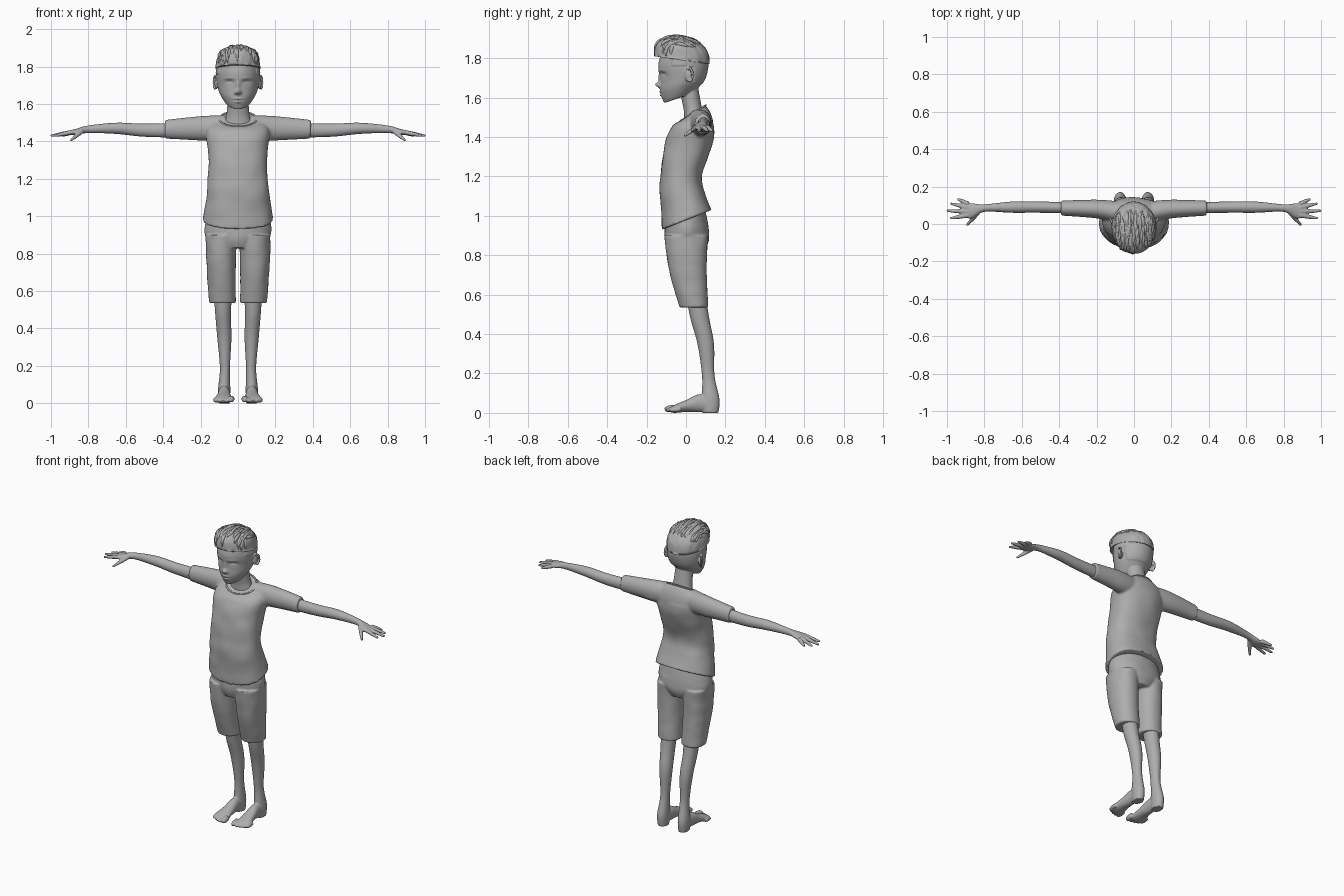
import bpy, bmesh, math, random
from mathutils import Vector, Matrix, noise

random.seed(4)
if "Cube" in bpy.data.objects:
    bpy.data.objects.remove(bpy.data.objects["Cube"])

grey = bpy.data.materials.new("plain_grey")
grey.use_nodes = True
grey.diffuse_color = (.42, .42, .42, 1)
grey.node_tree.nodes["Principled BSDF"].inputs["Base Color"].default_value = grey.diffuse_color


def spline(rows, steps):
    """Smoothly interpolate between rows of numbers."""
    smooth, last = [], len(rows) - 1
    for i in range(last):
        before, start, end, after = [Vector(rows[max(0, min(last, i + j))]) for j in (-1, 0, 1, 2)]
        leave, arrive = (end - before) / 2, (after - start) / 2
        for step in range(steps):
            t = step / steps
            bend = (start - end) * 2 + leave + arrive
            smooth.append(start + leave * t + (end - start - leave - bend) * t * t + bend * t ** 3)
    return smooth + [Vector(rows[last])]


def circle(count):
    return [math.tau * i / count for i in range(count)]


def skin(bm, rings):
    """Join rings of points into a closed surface."""
    loops = [[bm.verts.new(point) for point in ring] for ring in rings]
    for low, high in zip(loops, loops[1:]):
        for i in range(len(low)):
            bm.faces.new((low[i - 1], low[i], high[i], high[i - 1]))
    bm.faces.new(loops[0])
    bm.faces.new(loops[-1])


def loft(bm, rows, axis="z", sides=48, steps=8, power=2, egg=0):
    """Each row: position on the axis, two centres, two radii, optional tilt."""
    rings = []
    for row in spline(rows, steps):
        along, u, v, radius_u, radius_v = row[:5]
        tilt, ring = sum(row[5:]), []
        for angle in circle(sides):
            c, s = [math.copysign(abs(f) ** (2 / power), f) for f in (math.cos(angle), math.sin(angle))]
            across = u + radius_u * c * (1 + egg * min(s, 0))
            depth = v + radius_v * s
            ring.append({"z": (across, depth, along + tilt * (depth - v)),
                         "x": (along, across, depth),
                         "y": (across, along, depth)}[axis])
        rings.append(ring)
    skin(bm, rings)


def trunk(bm, rows, **options):
    """Centred upright loft; each row: height, front, back, half width, optional tilt."""
    loft(bm, [(z, 0, (front + back) / 2, width, (back - front) / 2, sum(tilt))
              for z, front, back, width, *tilt in rows], **options)


def tube(bm, points, sides=10, steps=4):
    """Round strand through points of x, y, z and radius."""
    rows, rings = spline(points, steps), []
    for i, row in enumerate(rows):
        ahead = rows[min(i + 1, len(rows) - 1)].xyz - rows[max(i - 1, 0)].xyz
        turn = ahead.to_track_quat("Z", "Y")
        rings.append([row.xyz + turn @ Vector((math.cos(a), math.sin(a), 0)) * row.w
                      for a in circle(sides)])
    skin(bm, rings)


def ripple(bm, amount, frequency, top):
    """Push cloth in and out in soft horizontal folds below a height."""
    for vert in bm.verts:
        if vert.co.z < top:
            outward = Vector((vert.co.x, vert.co.y, 0)).normalized()
            vert.co += outward * amount * noise.noise(vert.co * Vector(frequency).length)


def finish(name, bm, voxel=0, relax=2, mirror=False):
    """Make a smooth object, optionally fusing its pieces and mirroring it."""
    bmesh.ops.recalc_face_normals(bm, faces=bm.faces)
    mesh = bpy.data.meshes.new(name)
    bm.to_mesh(mesh)
    bm.free()
    mesh.materials.append(grey)
    mesh.polygons.foreach_set("use_smooth", [True] * len(mesh.polygons))
    part = bpy.data.objects.new(name, mesh)
    bpy.context.collection.objects.link(part)
    if voxel:
        fuse = part.modifiers.new("fuse", "REMESH")
        fuse.mode, fuse.voxel_size, fuse.use_smooth_shade = "VOXEL", voxel, True
        soften = part.modifiers.new("soften", "SMOOTH")
        soften.factor, soften.iterations = .5, relax
    if mirror:
        part.modifiers.new("other_side", "MIRROR")


# Head: skull from chin to crown
bm = bmesh.new()
trunk(bm, [(1.6, -.1, 0, .03, .3), (1.6, -.11, .04, .06, .35), (1.65, -.13, .08, .095, .2),
           (1.7, -.13, .1, .11, .1), (1.77, -.14, .11, .115), (1.84, -.11, .1, .1),
           (1.89, -.03, .03, .03)], sides=128, steps=14, egg=.1)

# Face: soft bumps given as side, height, width, tallness, push forward
face = {"nose_bridge": (0, 1.695, .011, .025, .009), "nose_tip": (0, 1.665, .014, .013, .026),
        "nostril": (.013, 1.66, .007, .007, .008), "eye_socket": (.046, 1.715, .022, .014, -.015),
        "eyelid": (.046, 1.71, .015, .008, .009), "brow": (.046, 1.737, .028, .007, .004),
        "upper_lip": (0, 1.628, .02, .005, .007), "lower_lip": (0, 1.612, .016, .006, .008),
        "mouth_line": (0, 1.62, .024, .003, -.006)}
for vert in bm.verts:
    x, y, z = vert.co
    if y < -.03:
        for side, height, width, tall, push in face.values():
            vert.co.y -= push * math.exp(-((abs(x) - side) / width) ** 2 - ((z - height) / tall) ** 2)
    # Cropped hair as a thin step on the sides and back
    if (y > -.07 and z > 1.76) or (y > .04 and z > 1.67):
        vert.co += Vector((x, y, 0)).normalized() * .004

# Neck and ears
loft(bm, [(1.46, 0, .045, .09, .055), (1.54, 0, .035, .062, .047), (1.66, 0, .01, .055, .05)])
for side in (1, -1):
    bowl = Matrix.LocRotScale(Vector((side * .115, .012, 1.71)), None, Vector((.01, .018, .03)))
    bmesh.ops.create_uvsphere(bm, u_segments=20, v_segments=12, radius=1, matrix=bowl)
    rim = [2.8 - .6 * i for i in range(8)]
    tube(bm, [(side * (.12 + .01 * math.cos(a)), .012 + .022 * math.cos(a),
               1.715 + .035 * math.sin(a), .006) for a in rim])
finish("head_and_neck", bm, voxel=.0035, relax=1)


def scalp(side, front, up, lift):
    """Point on the hair volume, which rises toward the front."""
    return Vector((.12 * side * lift, -.02 - .14 * front * lift,
                   1.79 + .12 * lift * max(up, 0) ** .7 + .02 * front))


# Hair: ridged cap covered with locks combed forward
bm = bmesh.new()
bmesh.ops.create_uvsphere(bm, u_segments=96, v_segments=64, radius=1)
for vert in bm.verts:
    x, y, z = vert.co
    vert.co = scalp(x, -y, z, 1 + .03 * noise.noise(Vector((x * 8, y * 2, z * 3))))
for i in range(110):
    side, start = random.uniform(-.85, .85), random.uniform(.7, 2.5)
    lift, sweep, drift = random.uniform(.96, 1), random.uniform(.5, .9), random.uniform(-.1, .1)
    lock = []
    for step, radius in enumerate((.004, .009, .008, .002)):
        angle = max(start - sweep * step / 3, .04)
        across = side + drift * step / 3
        arc = math.sqrt(1 - across ** 2)
        lock.append((*scalp(across, arc * math.cos(angle), arc * math.sin(angle), lift), radius))
    tube(bm, lock, sides=8)
finish("hair", bm)

# T-shirt: torso and sleeves fused together
bm = bmesh.new()
trunk(bm, [(.98, -.12, .13, .19, .4), (1.1, -.13, .1, .17, .1), (1.2, -.13, .08, .16),
           (1.35, -.11, .13, .16), (1.44, -.08, .14, .17), (1.49, -.05, .13, .15, .2),
           (1.52, -.03, .1, .1, .6)], sides=72, power=2.25)
for side in (1, -1):
    loft(bm, [(side * .07, .06, 1.47, .06, .07), (side * .2, .08, 1.47, .05, .065),
              (side * .39, .085, 1.465, .04, .05)], axis="x")
ripple(bm, .006, (6, 6, 6), top=1.45)
finish("t_shirt", bm, voxel=.007, relax=3)

# Collar trim around the sloping neckline
bm = bmesh.new()
loop = circle(24)
tube(bm, [(.1 * math.cos(a), .035 + .065 * math.sin(a), 1.52 + .04 * math.sin(a), .005)
          for a in loop + loop[:1]])
finish("collar", bm)

# Shorts: hips and two wide legs
bm = bmesh.new()
trunk(bm, [(.83, -.09, .1, .1), (.9, -.11, .12, .175), (1.02, -.1, .1, .165)])
for side in (1, -1):
    loft(bm, [(.9, side * .09, 0, .083, .11), (.72, side * .09, .01, .078, .095),
              (.535, side * .083, .04, .071, .072)], power=2.2)
ripple(bm, .004, (8, 8, 8), top=.95)
finish("shorts", bm, voxel=.006, relax=3)


def finger(bm, root, angle, reach, drop):
    stretch = Vector((math.cos(angle) * reach, math.sin(angle) * reach, -drop))
    tube(bm, [(*(Vector(root) + stretch * t), radius) for t, radius in ((0, .013), (.5, .011), (1, .006))])


# Arms with spread fingers
bm = bmesh.new()
loft(bm, [(.3, .085, 1.46, .03, .04), (.5, .09, 1.46, .03, .035), (.65, .09, 1.47, .03, .03),
          (.8, .085, 1.465, .02, .02), (.87, .07, 1.45, .04, .016), (.92, .07, 1.445, .03, .008)], axis="x")
for i, reach in enumerate((.1, .117, .1, .065)):
    finger(bm, (.885, .047 + .02 * i, 1.45), .2 * i - .17, reach, drop=.02)
finger(bm, (.835, .06, 1.455), -.85, .09, drop=.05)
finish("arms", bm, voxel=.004, mirror=True)

# Legs with feet and toes
bm = bmesh.new()
loft(bm, [(.6, .08, .05, .05, .05), (.48, .08, .07, .042, .048), (.35, .073, .1, .038, .042),
          (.19, .07, .113, .027, .032), (.07, .074, .125, .033, .045), (0, .074, .125, .03, .04)])
loft(bm, [(.15, .074, .04, .026, .035), (.07, .074, .05, .03, .045), (0, .076, .035, .038, .03),
          (-.06, .08, .02, .05, .02), (-.085, .075, .016, .04, .01)], axis="y")
for i in range(5):
    radius = .012 if i else .017
    x, tip = .036 + .02 * i + (.004 if i else 0), .002 * i * i - .108
    tube(bm, [(x, tip + .05, radius + .008, radius), (x, tip + .02, radius + .004, radius),
              (x, tip, radius, radius * .6)])
finish("legs", bm, voxel=.005, mirror=True)
